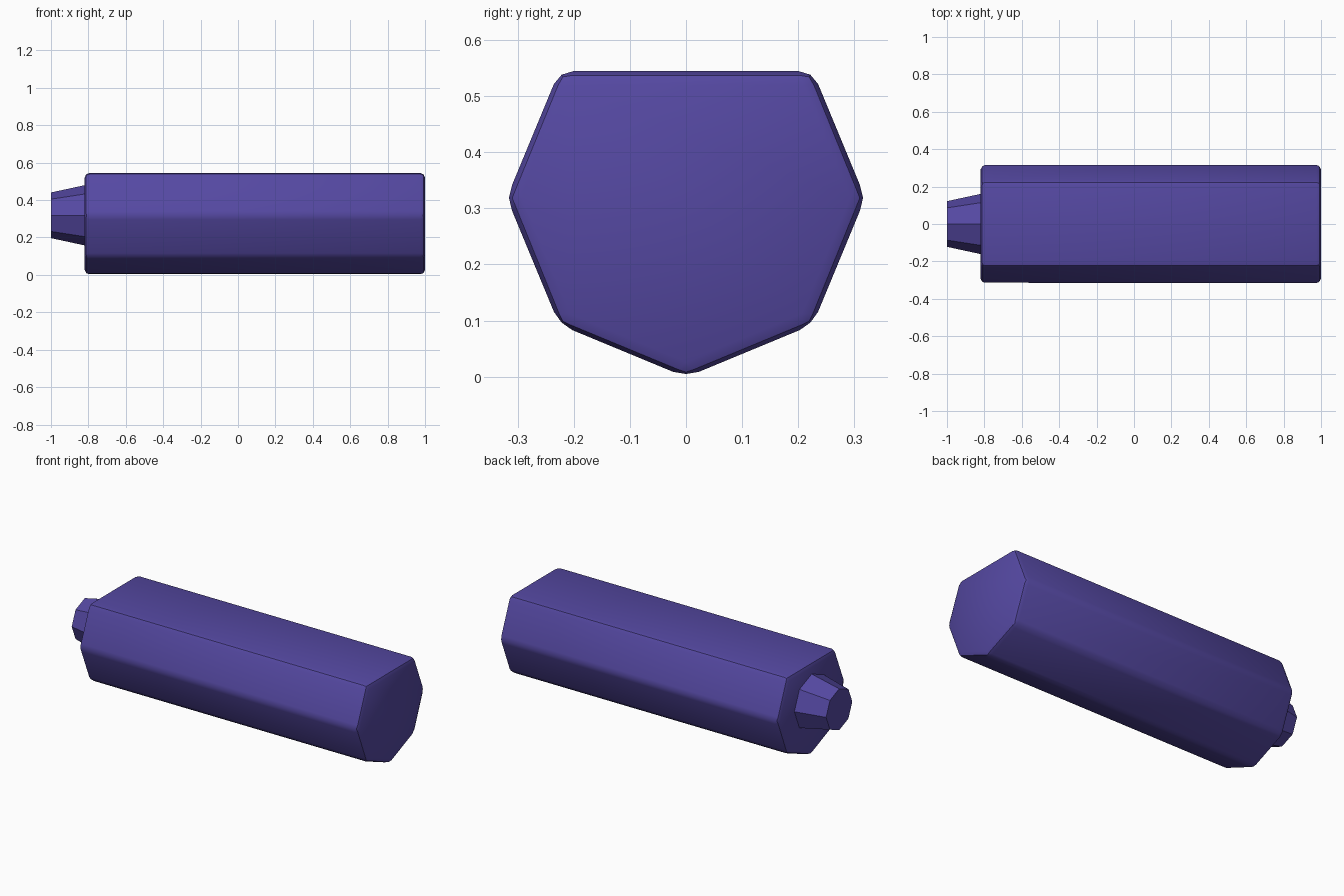
import bpy, bmesh
from math import sin, cos, pi, radians

if "Cube" in bpy.data.objects:
    bpy.data.objects.remove(bpy.data.objects["Cube"])

CZ = 0.3185  # height of the long axis

mat = bpy.data.materials.new("purple")
mat.diffuse_color = (0.09, 0.065, 0.36, 1)
mat.use_nodes = True
mat.node_tree.nodes["Principled BSDF"].inputs["Base Color"].default_value = mat.diffuse_color


def octagon(r, skip_top=False):
    # octagon in the YZ plane with a corner pointing straight up
    return [(r * sin(i * pi / 4), CZ + r * cos(i * pi / 4))
            for i in range(1 if skip_top else 0, 8)]


def loft(name, x0, ring0, x1, ring1):
    bm = bmesh.new()
    a = [bm.verts.new((x0, y, z)) for y, z in ring0]
    b = [bm.verts.new((x1, y, z)) for y, z in ring1]
    n = len(a)
    for i in range(n):
        j = (i + 1) % n
        bm.faces.new((a[i], a[j], b[j], b[i]))
    bm.faces.new(a)
    bm.faces.new(b)
    bmesh.ops.recalc_face_normals(bm, faces=bm.faces)
    me = bpy.data.meshes.new(name)
    bm.to_mesh(me)
    bm.free()
    me.materials.append(mat)
    ob = bpy.data.objects.new(name, me)
    bpy.context.collection.objects.link(ob)
    return ob


# Barrel: octagonal bar with its top corner sliced flat, edges rounded
body = loft("body", -0.82, octagon(0.3195, True), 1.0, octagon(0.3195, True))
bpy.context.view_layer.objects.active = body
body.select_set(True)
bev = body.modifiers.new("bevel", 'BEVEL')
bev.width = 0.025
bev.segments = 2
bev.limit_method = 'ANGLE'
bev.angle_limit = radians(30)
bpy.ops.object.modifier_apply(modifier="bevel")
bpy.ops.object.shade_smooth_by_angle(angle=radians(30))

# Tapered octagonal tip
loft("tip", -1.0, octagon(0.122), -0.81, octagon(0.163))
